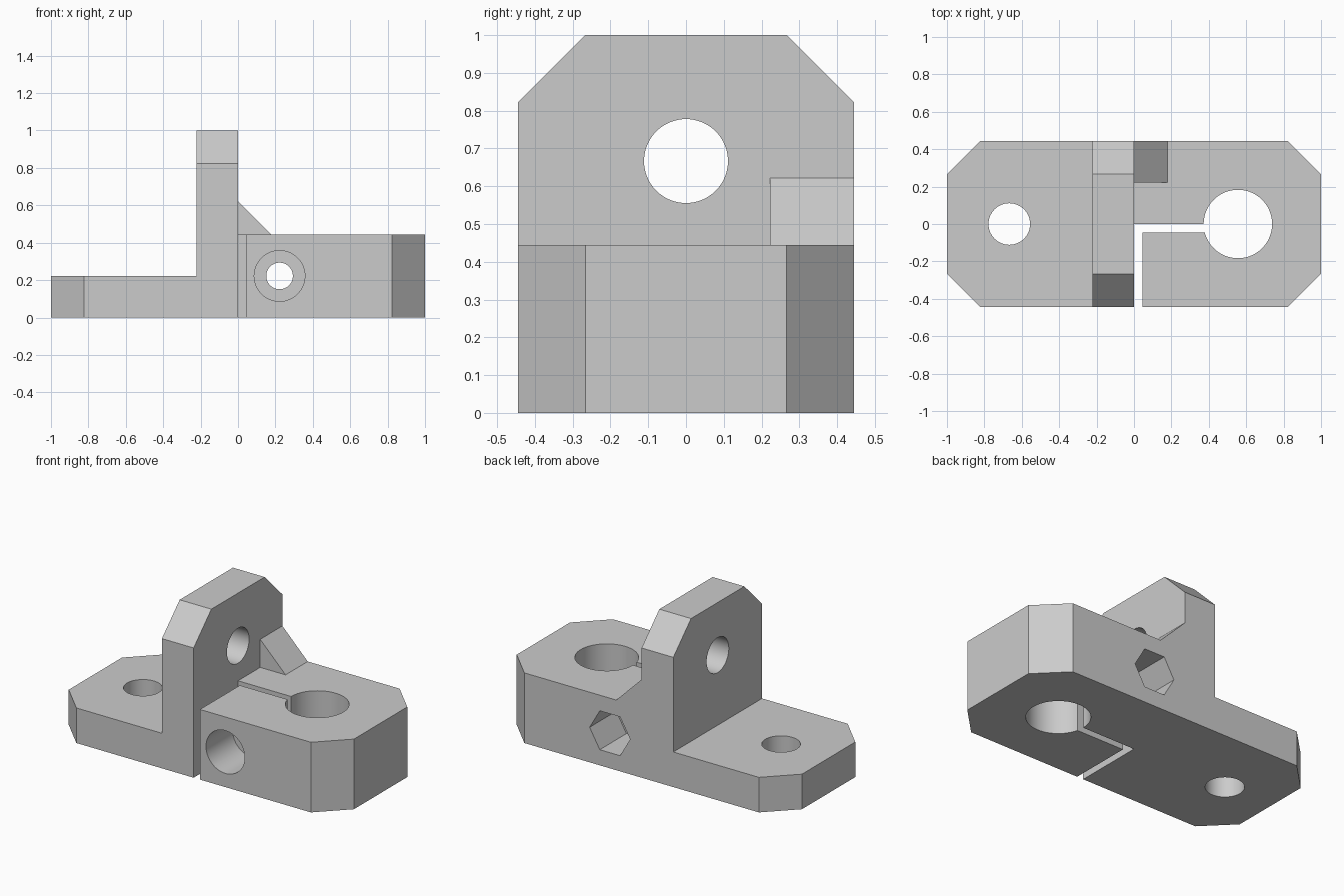
import bpy, bmesh, math
from mathutils import Vector

cube = bpy.data.objects.get("Cube")
if cube:
    bpy.data.objects.remove(cube, do_unlink=True)

grey = bpy.data.materials.new("plain grey")
grey.use_nodes = True
colour = (0.6, 0.6, 0.6, 1)
grey.diffuse_color = colour
grey.node_tree.nodes["Principled BSDF"].inputs["Base Color"].default_value = colour

U = 2 / 45          # one design unit of the 45-unit-long bracket
HALF = 10 * U       # half of the width


def prism(name, outline, axis, start, end):
    """Extrude a 2D outline along axis 0, 1 or 2 between two offsets."""
    others = [i for i in range(3) if i != axis]
    bm = bmesh.new()
    verts = []
    for p in outline:
        co = Vector((0, 0, 0))
        co[others[0]], co[others[1]], co[axis] = p[0], p[1], start
        verts.append(bm.verts.new(co))
    face = bm.faces.new(verts)
    shift = Vector((0, 0, 0))
    shift[axis] = end - start
    ext = bmesh.ops.extrude_face_region(bm, geom=[face])
    moved = [v for v in ext["geom"] if isinstance(v, bmesh.types.BMVert)]
    bmesh.ops.translate(bm, verts=moved, vec=shift)
    bmesh.ops.recalc_face_normals(bm, faces=bm.faces)
    mesh = bpy.data.meshes.new(name)
    bm.to_mesh(mesh)
    bm.free()
    mesh.materials.append(grey)
    obj = bpy.data.objects.new(name, mesh)
    bpy.context.collection.objects.link(obj)
    return obj


def ring(a, b, radius, sides=64):
    angles = [2 * math.pi * i / sides for i in range(sides)]
    return [(a + radius * math.cos(t), b + radius * math.sin(t)) for t in angles]


def combine(target, tool, operation):
    mod = target.modifiers.new(tool.name, "BOOLEAN")
    mod.object, mod.operation, mod.solver = tool, operation, "EXACT"
    bpy.ops.object.select_all(action="DESELECT")
    bpy.context.view_layer.objects.active = target
    target.select_set(True)
    bpy.ops.object.modifier_apply(modifier=mod.name)
    bpy.data.objects.remove(tool, do_unlink=True)


# Base plate, upright wall and clamp block share one side profile
end, wall, low, high = 22.5 * U, 5 * U, 5 * U, 10 * U
side = [(-1.1, 0), (1.1, 0), (1.1, high), (0, high), (0, 1.1), (-wall, 1.1), (-wall, low), (-1.1, low)]
bracket = prism("clamp_bracket", side, 1, -0.6, 0.6)

# Gusset behind the wall
rib = 4 * U
gusset = [(-0.1, 0.3), (rib, 0.3), (rib, high), (0, high + rib), (-0.1, high + rib)]
combine(bracket, prism("gusset", gusset, 1, wall, 0.55), "UNION")

# Trim to the chamfered plan and the chamfered wall top
c = 4 * U
plan = [(-end, -HALF + c), (-end + c, -HALF), (end - c, -HALF), (end, -HALF + c),
        (end, HALF - c), (end - c, HALF), (-end + c, HALF), (-end, HALF - c)]
combine(bracket, prism("plan_trim", plan, 2, -0.2, 1.3), "INTERSECT")
crown = [(-0.7, -0.1), (0.7, -0.1), (0.7, 1 - c + HALF - 0.7), (HALF - c, 1),
         (c - HALF, 1), (-0.7, 1 - c + HALF - 0.7)]
combine(bracket, prism("crown_trim", crown, 0, -1.3, 1.3), "INTERSECT")

# Clamp slot, shaft bore, mounting holes, screw hole with counterbore and nut pocket
bore_x, screw = 12.5 * U, (5 * U, 5 * U)
slot = [(0, -0.7), (U, -0.7), (U, -U), (bore_x, -U), (bore_x, 0), (0, 0)]
cutters = [
    prism("slot", slot, 2, -0.2, 0.7),
    prism("shaft_bore", ring(bore_x, 0, 4.12 * U), 2, -0.2, 0.7),
    prism("plate_hole", ring(-15 * U, 0, 2.5 * U), 2, -0.2, 0.7),
    prism("wall_hole", ring(0, 15 * U, 2.5 * U), 0, -0.4, 0.2),
    prism("screw_hole", ring(*screw, 1.6 * U), 1, -0.7, 0.7),
    prism("counterbore", ring(*screw, 3.05 * U), 1, -0.7, -HALF + 6 * U),
    prism("nut_pocket", ring(*screw, 3.2 * U, 6), 1, HALF - 6 * U, 0.7),
]
for cutter in cutters:
    combine(bracket, cutter, "DIFFERENCE")

bpy.ops.object.shade_smooth_by_angle(angle=math.radians(30))
